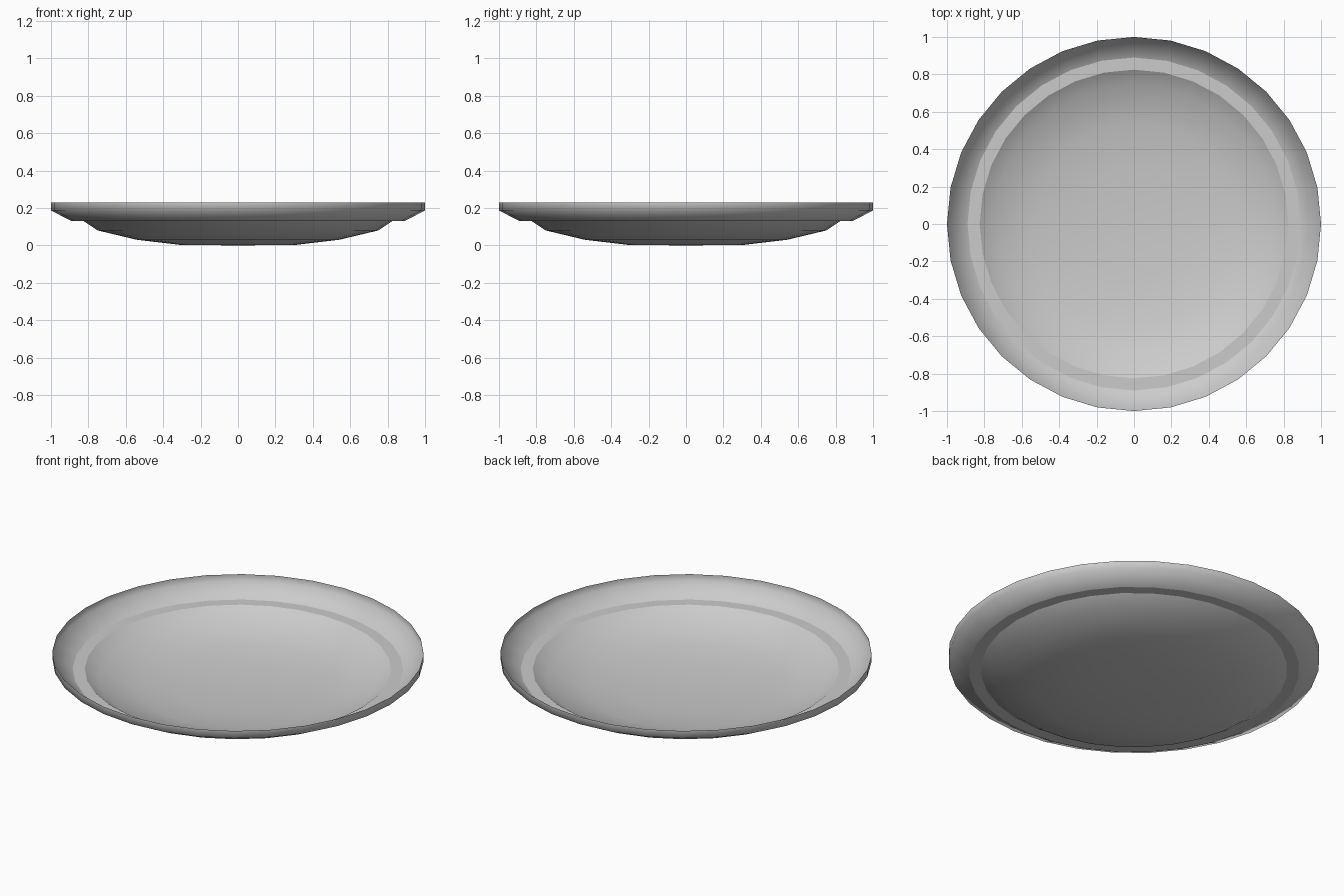
import bpy, bmesh, math

if "Cube" in bpy.data.objects:
    bpy.data.objects.remove(bpy.data.objects["Cube"])

SIDES = 32


def lathe(bm, profile, sharp=()):
    """Revolve (radius, height) points around z; sharp lists ring numbers kept crisp."""
    rings = []
    for r, z in profile:
        if r == 0:
            rings.append([bm.verts.new((0, 0, z))] * SIDES)
        else:
            rings.append([bm.verts.new((r * math.cos(2 * math.pi * i / SIDES),
                                        r * math.sin(2 * math.pi * i / SIDES), z))
                          for i in range(SIDES)])
    for a, b in zip(rings, rings[1:]):
        for i in range(SIDES):
            j = (i + 1) % SIDES
            corners = list(dict.fromkeys((a[i], a[j], b[j], b[i])))
            bm.faces.new(corners).smooth = True
    for k in sharp:
        for i in range(SIDES):
            edge = bm.edges.get((rings[k][i], rings[k][(i + 1) % SIDES]))
            edge.smooth = False


def make_part(name, profile, sharp=()):
    bm = bmesh.new()
    lathe(bm, profile, sharp)
    mesh = bpy.data.meshes.new(name)
    bm.to_mesh(mesh)
    bm.free()
    obj = bpy.data.objects.new(name, mesh)
    bpy.context.collection.objects.link(obj)
    return obj


# shallow dished centre, a single thin sheet
make_part("plate_well", [(0, 0), (0.31, 0.003), (0.54, 0.03), (0.75, 0.08), (0.825, 0.13)])

# flat ledge, sloping rim and short upright lip
make_part("plate_rim", [(0.825, 0.13), (0.89, 0.13), (1.0, 0.187), (1.0, 0.23)], sharp=(1,))
